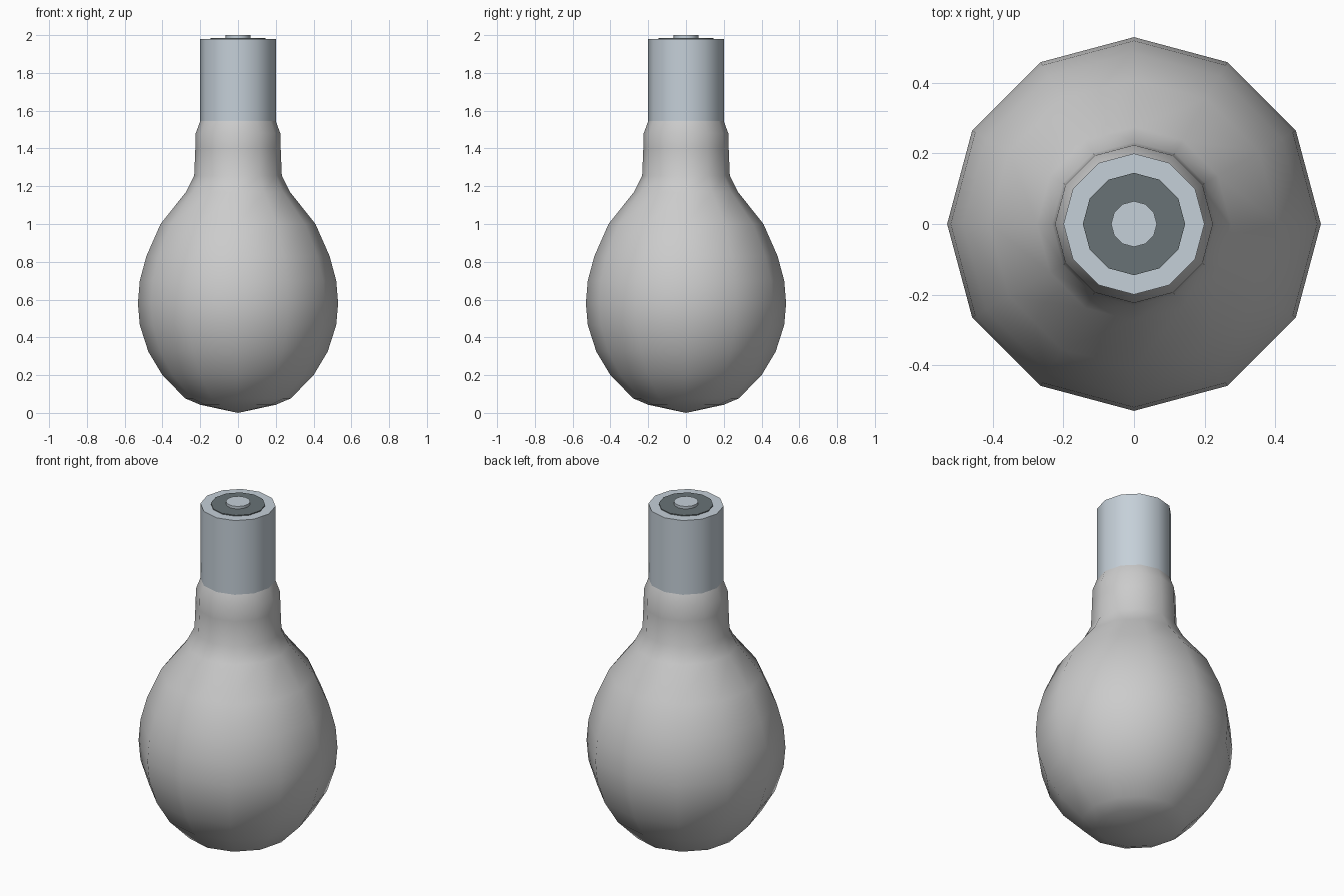
import bpy, bmesh, math

if "Cube" in bpy.data.objects:
    bpy.data.objects.remove(bpy.data.objects["Cube"])

SIDES = 12


def material(name, color):
    m = bpy.data.materials.new(name)
    m.diffuse_color = (*color, 1)
    m.use_nodes = True
    m.node_tree.nodes["Principled BSDF"].inputs["Base Color"].default_value = m.diffuse_color
    return m


def lathe(name, profile, mat=None, angle=40):
    """Revolve (radius, z) points around z; radius 0 makes a pole."""
    bm = bmesh.new()
    rings = []
    for r, z in profile:
        if r == 0:
            rings.append([bm.verts.new((0, 0, z))] * SIDES)
        else:
            rings.append([bm.verts.new((r * math.cos(math.tau * i / SIDES),
                                        r * math.sin(math.tau * i / SIDES), z))
                          for i in range(SIDES)])
    for low, high in zip(rings, rings[1:]):
        for i in range(SIDES):
            j = (i + 1) % SIDES
            bm.faces.new(list(dict.fromkeys((low[i], low[j], high[j], high[i]))))
    # flat end caps where the profile does not close at a pole
    if profile[0][0] > 0:
        bm.faces.new(rings[0][::-1])
    if profile[-1][0] > 0:
        bm.faces.new(rings[-1])
    mesh = bpy.data.meshes.new(name)
    bm.to_mesh(mesh)
    bm.free()
    obj = bpy.data.objects.new(name, mesh)
    bpy.context.collection.objects.link(obj)
    if mat:
        mesh.materials.append(mat)
    bpy.ops.object.select_all(action='DESELECT')
    obj.select_set(True)
    bpy.context.view_layer.objects.active = obj
    bpy.ops.object.shade_smooth_by_angle(angle=math.radians(angle))
    return obj


metal = material("metal", (0.56, 0.63, 0.69))
black = material("insulator_black", (0.14, 0.17, 0.18))

# glass bulb, tip down, narrowing to the neck
lathe("glass_bulb", [
    (0, 0.0), (0.2, 0.043), (0.28, 0.077), (0.40, 0.20), (0.475, 0.325),
    (0.52, 0.465), (0.53, 0.58), (0.52, 0.70), (0.485, 0.83), (0.41, 1.00),
    (0.275, 1.17), (0.232, 1.255), (0.226, 1.40), (0.224, 1.48),
    (0.2, 1.545)], angle=60)

# metal base sleeve
lathe("metal_base", [(0.2, 1.545), (0.2, 1.98)], metal)

# dark insulating disc and the centre contact
lathe("insulator_disc", [(0.145, 1.96), (0.145, 1.985)], black)
lathe("centre_contact", [(0.065, 1.97), (0.065, 2.0)], metal)
